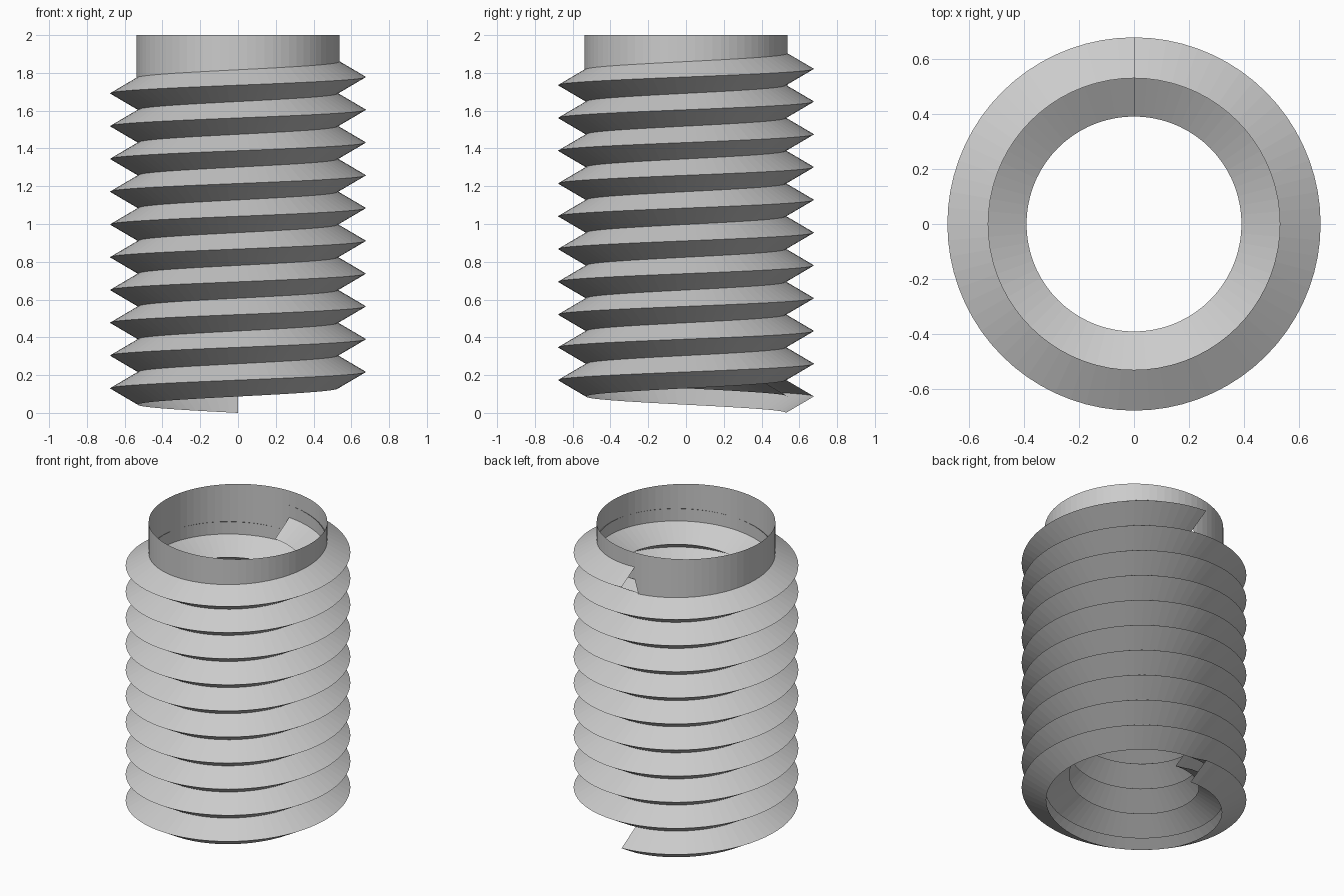
import bpy, math

if "Cube" in bpy.data.objects:
    bpy.data.objects.remove(bpy.data.objects["Cube"])

SEG = 72            # segments per turn
PITCH = 0.1735
HALF = PITCH / 2
CREST, ROOT = 0.677, 0.529      # outer thread radii
BORE, WALL = 0.39, 0.538        # inner thread radii; the collar shares WALL

grey = bpy.data.materials.new("light grey")
grey.diffuse_color = (0.6, 0.6, 0.6, 1)
grey.use_nodes = True
grey.node_tree.nodes["Principled BSDF"].inputs["Base Color"].default_value = grey.diffuse_color


def point(r, z, i):
    """Point on a helix that starts at the back and rises anticlockwise."""
    a = math.pi / 2 + 2 * math.pi * i / SEG
    return (r * math.cos(a), r * math.sin(a), z + PITCH * i / SEG)


def make(name, verts, faces):
    mesh = bpy.data.meshes.new(name)
    mesh.from_pydata(verts, [], faces)
    mesh.materials.append(grey)
    mesh.update()
    obj = bpy.data.objects.new(name, mesh)
    bpy.context.collection.objects.link(obj)
    return obj


def helix(name, profile, turns):
    """Sweep an open (radius, height) profile along the helix."""
    n = len(profile)
    steps = turns * SEG
    verts = [point(r, z, i) for i in range(steps + 1) for r, z in profile]
    faces = [(i * n + j, (i + 1) * n + j, (i + 1) * n + j + 1, i * n + j + 1)
             for i in range(steps) for j in range(n - 1)]
    return make(name, verts, faces)


# outer thread: ten turns of a V ridge
helix("outer_thread", [(ROOT, 0), (CREST, HALF), (ROOT, PITCH)], 10)

# inner thread: nine turns, its ridges level with the outer grooves
helix("inner_thread", [(WALL, 3 * HALF), (BORE, PITCH), (WALL, HALF)], 9)

# collar: plain wall rising from the last inner turn to a level rim
verts = []
for i in range(1, SEG + 1):
    x, y, z = point(WALL, 3 * HALF + 8 * PITCH, i)
    verts += [(x, y, z), (x, y, 2.0)]
faces = []
for i in range(SEG):
    k = (i + 1) % SEG
    faces.append((2 * i, 2 * k, 2 * k + 1, 2 * i + 1))
make("collar", verts, faces)
